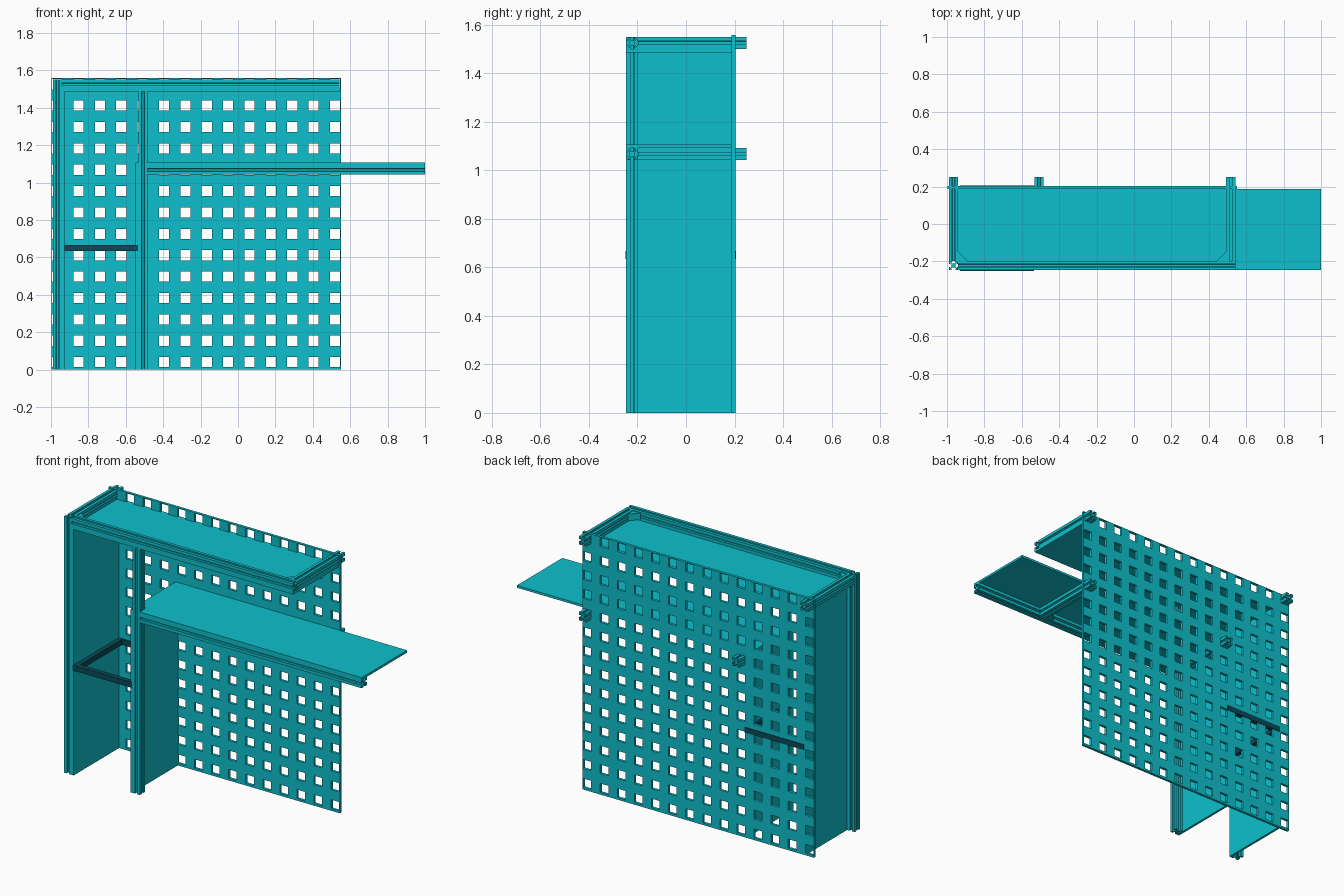
import bpy
import bmesh

if "Cube" in bpy.data.objects:
    bpy.data.objects.remove(bpy.data.objects["Cube"], do_unlink=True)


def material(name, color):
    m = bpy.data.materials.new(name)
    m.use_nodes = True
    m.diffuse_color = color
    m.node_tree.nodes["Principled BSDF"].inputs["Base Color"].default_value = color
    return m


CYAN = material("cyan", (0.0044, 0.53, 0.61, 1))
DARK = material("dark teal", (0.0024, 0.07, 0.1, 1))

# Each axis places a flat (u, v) outline in space at depth c
PLACE = {
    "x": lambda u, v, c: (c, u, v),
    "y": lambda u, v, c: (u, c, v),
    "z": lambda u, v, c: (u, v, c),
}


def slab(name, loops, axis, start, end, mat=CYAN):
    """Thicken flat outlines from start to end along an axis."""
    bm = bmesh.new()
    for loop in loops:
        bm.faces.new([bm.verts.new(PLACE[axis](u, v, (start + end) / 2)) for u, v in loop])
    bmesh.ops.remove_doubles(bm, verts=bm.verts, dist=0.0001)
    mesh = bpy.data.meshes.new(name)
    bm.to_mesh(mesh)
    bm.free()
    mesh.materials.append(mat)
    obj = bpy.data.objects.new(name, mesh)
    bpy.context.collection.objects.link(obj)
    mod = obj.modifiers.new("thickness", "SOLIDIFY")
    mod.thickness = end - start
    mod.offset = 0
    return obj


def rect(u0, u1, v0, v1):
    return [(u0, v0), (u1, v0), (u1, v1), (u0, v1)]


# Slotted rail section: one side, turned four times
H = 0.025
SIDE = [(H, -H), (H, -0.007), (0.02, -0.007), (0.02, -0.015), (0.01, -0.006),
        (0.01, 0.006), (0.02, 0.015), (0.02, 0.007), (H, 0.007)]


def rail(name, axis, u, v, start, end):
    loop, side = [], SIDE
    for _ in range(4):
        loop += [(u + a, v + b) for a, b in side]
        side = [(-b, a) for a, b in side]
    return slab(name, [loop], axis, start, end)


# Main positions
FRONT, BACK = -0.247, 0.187
RAIL_Y = FRONT + H
INNER_Y = FRONT + 2 * H
POST_X, DIVIDER_X, END_X = -0.965, -0.508, 0.517
TOP_Z, TABLE_Z = 1.525, 1.067
SHEET = 0.014
TOP_UNDER = TOP_Z - H - SHEET
TABLE_TOP = TABLE_Z + H + SHEET

# Perforated back panel
COUNT, PITCH, HOLE = 14, 0.1143, 0.027


def cuts(low, first, high):
    inner = [first + i * PITCH + s * HOLE for i in range(COUNT) for s in (-1, 1)]
    return [low] + inner + [high]


xs = cuts(-0.998, -0.967, 0.55)
zs = cuts(0, 0.04, 1.558)
cells = [rect(xs[i], xs[i + 1], zs[j], zs[j + 1])
         for i in range(len(xs) - 1) for j in range(len(zs) - 1)
         if not (i % 2 and j % 2)]
slab("back_panel", cells, "y", BACK, BACK + 0.016)

# Front posts
rail("right_post", "z", POST_X, RAIL_Y, 0, TOP_Z + H)
rail("divider_post", "z", DIVIDER_X, RAIL_Y, 0, TOP_UNDER)

# Upper and table frames: front rail plus cross rails poking out behind
rail("top_front_rail", "x", RAIL_Y, TOP_Z, POST_X + H, END_X + H)
rail("table_front_rail", "x", RAIL_Y, TABLE_Z, DIVIDER_X + H, 1)
for level, z, left_x in (("top", TOP_Z, POST_X), ("table", TABLE_Z, DIVIDER_X)):
    for end, x, s in (("right", left_x, 1), ("left", END_X, -1)):
        rail(f"{level}_{end}_cross_rail", "y", x, z, INNER_Y, 0.25)
        # Corner gusset inside the frame
        cx = x + s * H
        slab(f"{level}_{end}_gusset",
             [[(cx, INNER_Y), (cx + s * 0.05, INNER_Y), (cx, INNER_Y + 0.05)]],
             "z", z - 0.02, z + 0.02)

# Side and divider walls
for name, x, height in (("side_wall", POST_X + H, TOP_UNDER),
                        ("divider_wall", DIVIDER_X - H - SHEET, TABLE_TOP)):
    slab(name, [rect(FRONT, BACK, 0, height)], "x", x, x + SHEET)

# Roof sheet and table top, the latter notched around the divider post
slab("roof_sheet", [rect(POST_X + H, END_X + H, FRONT, BACK)], "z",
     TOP_UNDER, TOP_UNDER + SHEET)
notch = DIVIDER_X + H
slab("table_top", [[(notch, FRONT), (1, FRONT), (1, BACK), (DIVIDER_X - H, BACK),
                    (DIVIDER_X - H, INNER_Y), (notch, INNER_Y)]],
     "z", TABLE_TOP - SHEET, TABLE_TOP)

# Dark rectangular band around the narrow bay
x0, x1, y0, y1, w = -0.93, -0.535, -0.25, 0.206, 0.03
for name, box in (("band_front", rect(x0, x1, y0, y0 + w)),
                  ("band_back", rect(x0, x1, y1 - w, y1)),
                  ("band_right", rect(x0, x0 + w, y0 + w, y1 - w)),
                  ("band_left", rect(x1 - w, x1, y0 + w, y1 - w))):
    slab(name, [box], "z", 0.635, 0.667, DARK)
